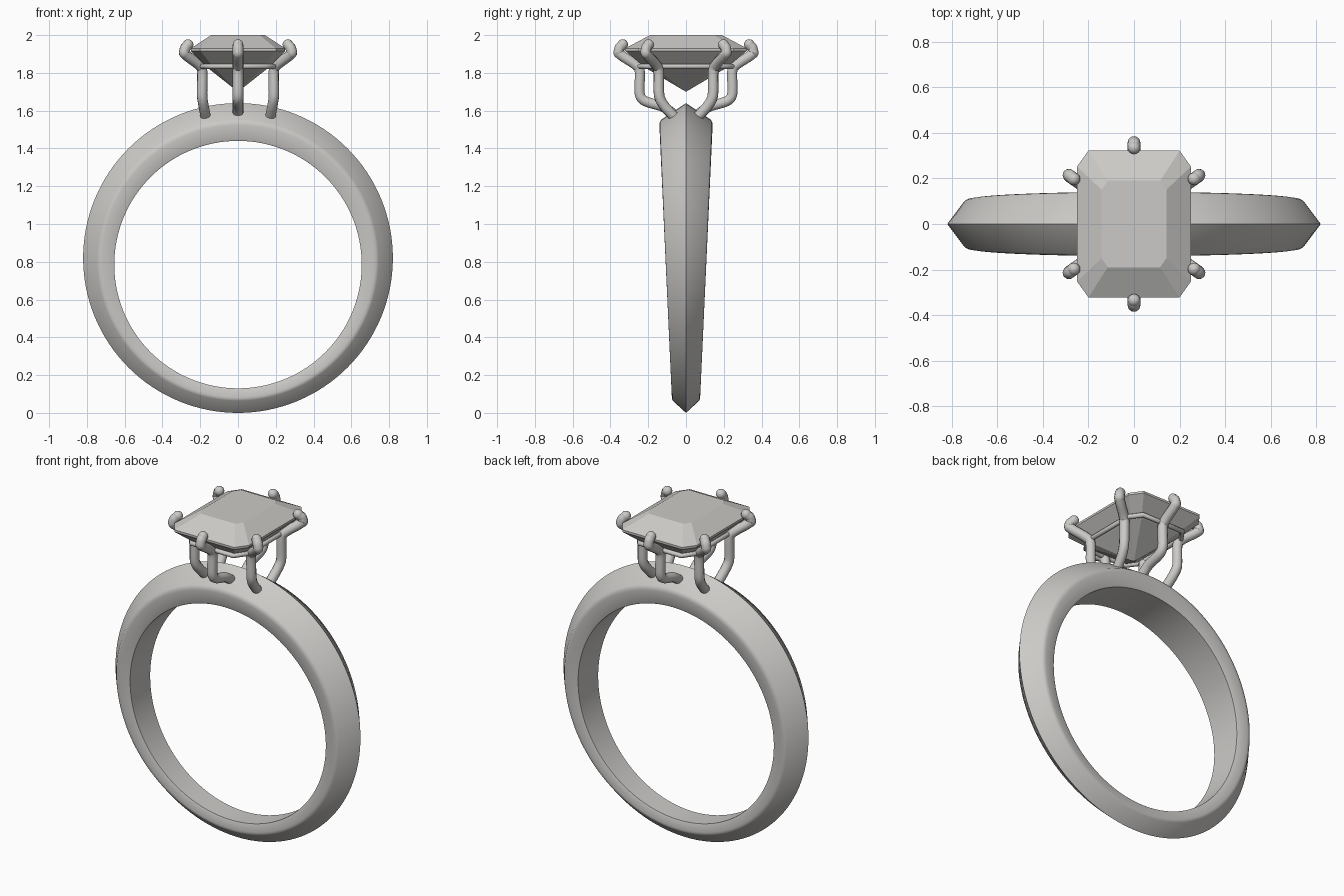
import bpy, bmesh, math
from mathutils import Vector

cube = bpy.data.objects.get("Cube")
if cube:
    bpy.data.objects.remove(cube, do_unlink=True)

metal = bpy.data.materials.new("silver_grey")
metal.use_nodes = True
colour = (0.6, 0.59, 0.57, 1)
metal.diffuse_color = colour
metal.node_tree.nodes["Principled BSDF"].inputs["Base Color"].default_value = colour


def add_object(name, data):
    obj = bpy.data.objects.new(name, data)
    bpy.context.collection.objects.link(obj)
    data.materials.append(metal)
    return obj


def mesh_object(name, bm, smooth_angle=None):
    bmesh.ops.recalc_face_normals(bm, faces=bm.faces)
    mesh = bpy.data.meshes.new(name)
    bm.to_mesh(mesh)
    bm.free()
    obj = add_object(name, mesh)
    if smooth_angle:
        bpy.ops.object.select_all(action="DESELECT")
        obj.select_set(True)
        bpy.context.view_layer.objects.active = obj
        bpy.ops.object.shade_smooth_by_angle(angle=math.radians(smooth_angle))
    return obj


def bridge(bm, a, b):
    for i in range(len(a)):
        j = (i + 1) % len(a)
        bm.faces.new((a[i], a[j], b[j], b[i]))


# Band: knife-edge section, wider and thicker towards the top
# each row: radius, centre height, width factor
section = [(0.82, 0.82, 0), (0.744, 0.808, 0.93), (0.733, 0.806, 0.985),
           (0.72, 0.803, 1), (0.662, 0.787, 0.92), (0.655, 0.785, 0.89)]
section += [(r, c, -w) for r, c, w in reversed(section[1:])]
bm = bmesh.new()
rings = []
STEPS = 128
for k in range(STEPS):
    a = math.tau * k / STEPS
    ring = []
    for r, c, w in section:
        z = c + r * math.sin(a)
        width = 0.075 + 0.066 * (0.5 + 0.5 * math.sin(a))
        ring.append(bm.verts.new((r * math.cos(a), w * width, z)))
    rings.append(ring)
for k in range(STEPS):
    bridge(bm, rings[k], rings[(k + 1) % STEPS])
mesh_object("band", bm, 35)


# Gem: stacked rectangles with cut corners, closing to a point
def cut_rectangle(x, y, cx, cy):
    quarter = [(x, y - cy), (x - cx, y)]
    mirrored = [(-px, py) for px, py in reversed(quarter)]
    half = quarter + mirrored
    return half + [(-px, -py) for px, py in half]


levels = [(0.142, 0.19, 0.027, 0.04, 2.0), (0.25, 0.322, 0.05, 0.07, 1.93),
          (0.25, 0.322, 0.05, 0.07, 1.917), (0.165, 0.22, 0.035, 0.05, 1.83)]
bm = bmesh.new()
layers = [[bm.verts.new((x, y, z)) for x, y in cut_rectangle(hx, hy, cx, cy)]
          for hx, hy, cx, cy, z in levels]
bm.faces.new(layers[0])
for upper, lower in zip(layers, layers[1:]):
    bridge(bm, upper, lower)
culet = bm.verts.new((0, 0, 1.70))
last = layers[-1]
for i in range(len(last)):
    bm.faces.new((last[i], last[(i + 1) % len(last)], culet))
mesh_object("gem", bm)


# Round wire along a path
def wire(name, points, radius, closed=False):
    curve = bpy.data.curves.new(name, "CURVE")
    curve.dimensions = "3D"
    curve.bevel_depth = radius
    curve.bevel_resolution = 3
    curve.resolution_u = 6
    curve.use_fill_caps = True
    spline = curve.splines.new("POLY" if closed else "BEZIER")
    if closed:
        spline.points.add(len(points) - 1)
        for p, co in zip(spline.points, points):
            p.co = (*co, 1)
    else:
        spline.bezier_points.add(len(points) - 1)
        for i, (p, co) in enumerate(zip(spline.bezier_points, points)):
            p.co = co
            # short handles keep the bends tight
            prev = Vector(points[max(i - 1, 0)])
            nxt = Vector(points[min(i + 1, len(points) - 1)])
            tangent = (nxt - prev).normalized() * 0.022
            p.handle_left_type = p.handle_right_type = "FREE"
            p.handle_left = Vector(co) - tangent
            p.handle_right = Vector(co) + tangent
    spline.use_cyclic_u = closed
    spline.use_smooth = True
    return add_object(name, curve)


def prong(name, points, radius=0.028):
    wire(name, points, radius)
    # rounded tip
    bm = bmesh.new()
    bmesh.ops.create_uvsphere(bm, u_segments=16, v_segments=10, radius=radius)
    bmesh.ops.translate(bm, verts=bm.verts, vec=points[-1])
    mesh_object(name + "_tip", bm, 60)


# Setting: two end prongs, four corner prongs and a rail
end_path = [(0, 0.05, 1.57), (0, 0.12, 1.62), (0, 0.215, 1.65), (0, 0.245, 1.69),
            (0, 0.245, 1.81), (0, 0.27, 1.845), (0, 0.345, 1.895),
            (0, 0.355, 1.92), (0, 0.335, 1.95)]
corner_path = [(0.17, 0.055, 1.56), (0.182, 0.115, 1.625), (0.19, 0.142, 1.68),
               (0.19, 0.145, 1.81), (0.21, 0.16, 1.845), (0.275, 0.205, 1.895),
               (0.283, 0.213, 1.92), (0.264, 0.198, 1.95)]
for sy, end in ((-1, "front"), (1, "back")):
    prong(end + "_prong", [(x, sy * y, z) for x, y, z in end_path])
    for sx, side in ((-1, "right"), (1, "left")):
        prong(f"{end}_{side}_prong", [(sx * x, sy * y, z) for x, y, z in corner_path])

wire("rail", [(x, y, 1.835) for x, y in cut_rectangle(0.19, 0.245, 0.05, 0.07)],
     0.014, closed=True)
